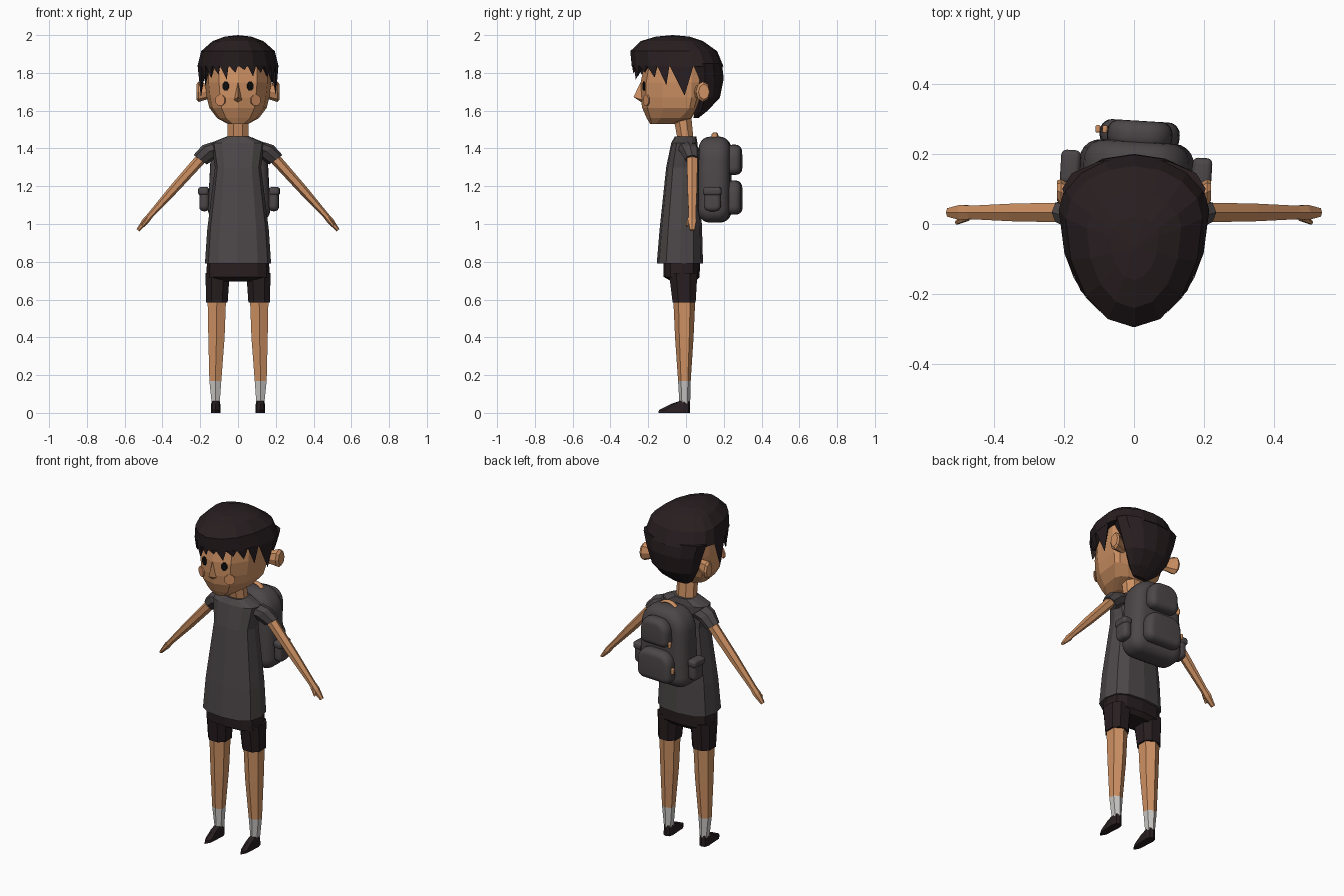
import bpy, bmesh, math
from mathutils import Vector, Matrix

if "Cube" in bpy.data.objects:
    bpy.data.objects.remove(bpy.data.objects["Cube"])


def material(name, rgb):
    m = bpy.data.materials.new(name)
    m.diffuse_color = (*rgb, 1)
    m.use_nodes = True
    m.node_tree.nodes["Principled BSDF"].inputs["Base Color"].default_value = m.diffuse_color
    return m


SKIN = material("skin_tan", (0.62, 0.285, 0.125))
HAIR = material("dark_brown", (0.021, 0.013, 0.0145))
GREY = material("charcoal_grey", (0.072, 0.062, 0.064))
SOCK = material("sock_white", (0.58, 0.57, 0.55))
BLACK = material("eye_black", (0.004, 0.004, 0.004))
BLUSH = material("cheek_blush", (0.64, 0.27, 0.12))


def build(name, lofts, mats, rule=None, smooth=False, matrix=Matrix()):
    """Skin each list of rings into a closed shell; a one-point ring is a tip."""
    bm = bmesh.new()
    for rings in lofts:
        rows = [[bm.verts.new(matrix @ Vector(p)) for p in r] for r in rings]
        for a, b in zip(rows, rows[1:]):
            n = max(len(a), len(b))
            for i in range(n):
                j = (i + 1) % n
                if len(b) == 1:
                    bm.faces.new((a[i], a[j], b[0]))
                elif len(a) == 1:
                    bm.faces.new((a[0], b[j], b[i]))
                else:
                    bm.faces.new((a[i], a[j], b[j], b[i]))
        for r in (rows[0], rows[-1]):
            if len(r) > 2:
                bm.faces.new(r)
    bmesh.ops.recalc_face_normals(bm, faces=bm.faces)
    for f in bm.faces:
        f.smooth = smooth
        if rule:
            f.material_index = rule(f.calc_center_median())
    me = bpy.data.meshes.new(name)
    bm.to_mesh(me)
    bm.free()
    for m in mats:
        me.materials.append(m)
    ob = bpy.data.objects.new(name, me)
    bpy.context.collection.objects.link(ob)
    return ob


def egg(deg, z, hw, yf, yb, yc=None, e=1.0, cx=0.0):
    """Point on a horizontal egg outline with its own front and back reach."""
    yc = (yf + yb) / 2 if yc is None else yc
    c, s = math.cos(math.radians(deg)), math.sin(math.radians(deg))
    c, s = (math.copysign(abs(v) ** e if abs(v) > 1e-6 else 0, v) for v in (c, s))
    return Vector((cx + hw * c, yc + s * ((yb - yc) if s > 0 else (yc - yf)), z))


def hring(n, z, hw, yf, yb, yc=None, e=1.0, cx=0.0, turn=0.0):
    return [egg(turn + 360 * i / n, z, hw, yf, yb, yc, e, cx) for i in range(n)]


def tring(p, d, r, ry, n=6):
    """Ring across a path running in an x-z plane."""
    d = Vector((d[0], 0, d[1])).normalized()
    perp = Vector((-d.z, 0, d.x))
    return [Vector(p) + perp * r * math.cos(t) + Vector((0, ry * math.sin(t), 0))
            for t in (2 * math.pi * i / n for i in range(n))]


def disc(name, loc, rx, rz, deg, mat):
    """Thin plate facing forward, turned about z."""
    rings = [[(rx * math.cos(t), y, rz * math.sin(t)) for t in
              (math.pi * i / 4 + math.pi / 8 for i in range(8))] for y in (-0.004, 0.004)]
    build(name, [rings], [mat], matrix=Matrix.Translation(loc) @ Matrix.Rotation(math.radians(deg), 4, 'Z'))


# Head, neck and nose
build("head", [[hring(12, z, hw, yf, yb, yc, 0.8) for z, hw, yf, yb, yc in (
    (1.53, 0.055, -0.19, -0.06, -0.12), (1.56, 0.11, -0.208, 0.03, -0.03),
    (1.615, 0.152, -0.232, 0.06, 0.02), (1.67, 0.165, -0.24, 0.08, 0.03),
    (1.75, 0.175, -0.24, 0.10, 0.03), (1.85, 0.175, -0.22, 0.12, 0.03),
    (1.92, 0.14, -0.17, 0.09, 0.0))]], [SKIN])
build("neck", [[hring(8, 1.43, 0.062, -0.045, 0.045, turn=22.5),
                hring(8, 1.59, 0.058, -0.075, 0.03, turn=22.5)]], [SKIN])
build("nose", [[[(0, -0.236, 1.76)],
                [(-0.024, -0.225, 1.655), (0, -0.278, 1.672), (0.024, -0.225, 1.655)],
                [(0, -0.23, 1.64)]]], [SKIN])

# Ears, eyes and cheeks
for s, side in ((-1, "left"), (1, "right")):
    build(side + "_ear", [[[(s * x, 0.075 + (x - 0.17) * 0.4 + r * 0.038 * math.cos(t), 1.70 + r * 0.054 * math.sin(t))
                            for t in (math.pi * i / 4 for i in range(8))]
                           for x, r in ((0.12, 0.6), (0.175, 0.8), (0.208, 1.0), (0.22, 0.75))]], [SKIN])
    disc(side + "_eye", (s * 0.065, -0.222, 1.73), 0.018, 0.026, s * 16, BLACK)
    disc(side + "_cheek", (s * 0.093, -0.210, 1.655), 0.031, 0.031, s * 30, BLUSH)

# Hair: crown, back of the head, and pointed fringe locks
crown = [hring(16, z, hw, yf, yb, 0.04 - i * 0.025) for i, (z, hw, yf, yb) in enumerate((
    (1.835, 0.215, -0.287, 0.198), (1.915, 0.195, -0.295, 0.165),
    (1.968, 0.135, -0.24, 0.09), (1.992, 0.07, -0.16, 0.02)))] + [[(0, -0.07, 2.0)]]
back = [hring(12, z, hw, yf, yb, 0.1) for z, hw, yf, yb in (
    (1.85, 0.205, -0.02, 0.19), (1.77, 0.178, 0.03, 0.2), (1.67, 0.145, 0.06, 0.18))]
back += [hring(12, 1.60, 0.10, 0.045, 0.115), hring(12, 1.56, 0.05, 0.04, 0.065)]
tips = (1.67, 1.735, 1.77, 1.79, 1.765, 1.80, 1.815, 1.78, 1.80, 1.775, 1.735, 1.68)
stops = [180] + [203 + 13.4 * i for i in range(11)] + [360]
locks = []
for z, a, b in zip(tips, stops, stops[1:]):
    m = (a + b) / 2
    base = [egg(a, 1.84, 0.214, -0.286, 0.19, 0.04), egg(b, 1.84, 0.214, -0.286, 0.19, 0.04),
            egg(m, 1.84, 0.17, -0.24, 0.19, 0.04)]
    locks.append([base, [egg(m + 3, z, 0.203, -0.28, 0.19, 0.04)]])
build("hair", [crown, back] + locks, [HAIR])

# Shirt body
build("shirt", [[hring(12, z, hw, yf, yb, e=0.75) for z, hw, yf, yb in (
    (0.79, 0.175, -0.155, 0.09), (0.97, 0.163, -0.14, 0.085), (1.30, 0.122, -0.105, 0.07),
    (1.43, 0.142, -0.078, 0.06), (1.462, 0.062, -0.06, 0.055))]], [GREY])

# Sleeves, arms, legs and shoes, mirrored
for s, side in ((-1, "left"), (1, "right")):
    build(side + "_sleeve", [[tring((s * 0.10, 0.01, 1.40), (s * 0.58, -0.7), 0.052, 0.06, 8),
                              tring((s * 0.15, 0.02, 1.385), (s * 0.58, -0.7), 0.05, 0.052, 8),
                              tring((s * 0.20, 0.033, 1.34), (s * 0.58, -0.81), 0.043, 0.038, 8)]], [GREY])
    d = (s * 0.63, -0.77)
    build(side + "_arm", [
        [tring((s * x, 0.033, z), d, r, ry) for x, z, r, ry in (
            (0.17, 1.375, 0.03, 0.033), (0.34, 1.185, 0.025, 0.029), (0.465, 1.045, 0.016, 0.022),
            (0.49, 1.015, 0.018, 0.025), (0.53, 0.967, 0.009, 0.014))],
        [tring((s * 0.475, 0.02, 1.03), d, 0.011, 0.012),
         tring((s * 0.505, 0.005, 0.99), d, 0.008, 0.007)]], [SKIN])
    build(side + "_leg_and_sock", [[hring(6, z, hw, yf, yb, cx=s * cx, turn=30, e=0.9) for z, hw, yf, yb, cx in (
        (0.62, 0.056, -0.068, 0.05, 0.112), (0.40, 0.049, -0.058, 0.04, 0.114),
        (0.17, 0.036, -0.042, 0.025, 0.12), (0.05, 0.024, -0.035, 0.022, 0.118))]],
        [SKIN, SOCK], rule=lambda c: int(c.z < 0.16))
    build(side + "_shoe", [[hring(8, z, hw, yf, yb, -0.01, 0.8, s * 0.118) for z, hw, yf, yb in (
        (0.0, 0.025, -0.147, 0.022), (0.015, 0.025, -0.143, 0.022),
        (0.047, 0.024, -0.08, 0.022), (0.062, 0.022, -0.037, 0.021))]], [HAIR])

# Shorts: hips and two legs
hips = [hring(12, z, hw, yf, yb, e=0.7) for z, hw, yf, yb in (
    (0.695, 0.14, -0.075, 0.05), (0.72, 0.168, -0.118, 0.072), (0.83, 0.163, -0.12, 0.075))]
cuffs = [[hring(8, z, hw, yf, yb, cx=s * cx, turn=22.5, e=0.8) for z, hw, yf, yb, cx in (
    (0.585, 0.061, -0.075, 0.055, 0.112), (0.74, 0.068, -0.095, 0.065, 0.108))] for s in (-1, 1)]
build("shorts", [hips] + cuffs, [HAIR])

# Backpack, turned slightly on the back
PACK = Matrix.Translation((0.006, 0.153, 1.235)) @ Matrix.Rotation(math.radians(-3.5), 4, 'Z')


def cushion(name, loc, size, rtop, rbot, bevel, taper=0.0, turn=0, mat=GREY):
    """Soft rounded slab: outline in x-z, thickness along y."""
    hx, hy, hz = (v / 2 for v in size)

    def outline(t, y):
        pts = []
        for k in range(4):
            r = rtop if k < 2 else rbot
            sx, sz = (1, -1, -1, 1)[k], (1, 1, -1, -1)[k]
            for i in range(7):
                a = math.radians(90 * k + 15 * i)
                x = sx * (hx - r) + max(r - t, 0.001) * math.cos(a)
                z = sz * (hz - r) + max(r - t, 0.001) * math.sin(a)
                pts.append((x * (1 - taper * (z / hz + 1) / 2), y, z))
        return pts
    steps = [math.radians(18 * i) for i in range(6)]
    rings = [outline(bevel * (1 - math.sin(a)), -hy + bevel * (1 - math.cos(a))) for a in steps]
    rings += [outline(bevel * (1 - math.sin(a)), hy - bevel * (1 - math.cos(a))) for a in reversed(steps)]
    return build(name, [rings], [mat], smooth=True,
                 matrix=PACK @ Matrix.Translation(loc) @ Matrix.Rotation(math.radians(turn), 4, 'Z'))


cushion("backpack_body", (0, 0, 0), (0.336, 0.165, 0.455), 0.12, 0.075, 0.06, 0.14)
cushion("backpack_upper_pocket", (0.004, 0.102, 0.105), (0.19, 0.08, 0.16), 0.07, 0.04, 0.034, 0.06)
cushion("backpack_lower_pocket", (0.004, 0.102, -0.095), (0.232, 0.08, 0.18), 0.07, 0.045, 0.034, 0.06)
for s, side in ((-1, "left"), (1, "right")):
    cushion(side + "_side_pocket", (s * 0.184, -0.002, -0.105), (0.09, 0.052, 0.125), 0.03, 0.03, 0.022, 0, 90)
    cushion(side + "_pocket_flap", (s * 0.188, -0.002, -0.062), (0.098, 0.056, 0.045), 0.018, 0.018, 0.016, 0, 90)

# Carry handle and zip pulls
arc = [math.radians(180 * i / 10) for i in range(11)]
build("backpack_handle", [[tring((0.055 * math.cos(a), 0, 0.208 + 0.035 * math.sin(a)),
                                 (-0.055 * math.sin(a), 0.035 * math.cos(a)), 0.007, 0.016, 8)
                           for a in arc]], [SKIN], smooth=True, matrix=PACK)
for i, p in enumerate(((-0.128, 0.035, 0.13), (-0.096, 0.112, 0.05), (-0.116, 0.112, -0.10))):
    cushion("zip_pull_%d" % (i + 1), p, (0.014, 0.022, 0.034), 0.006, 0.006, 0.005, mat=SKIN)
